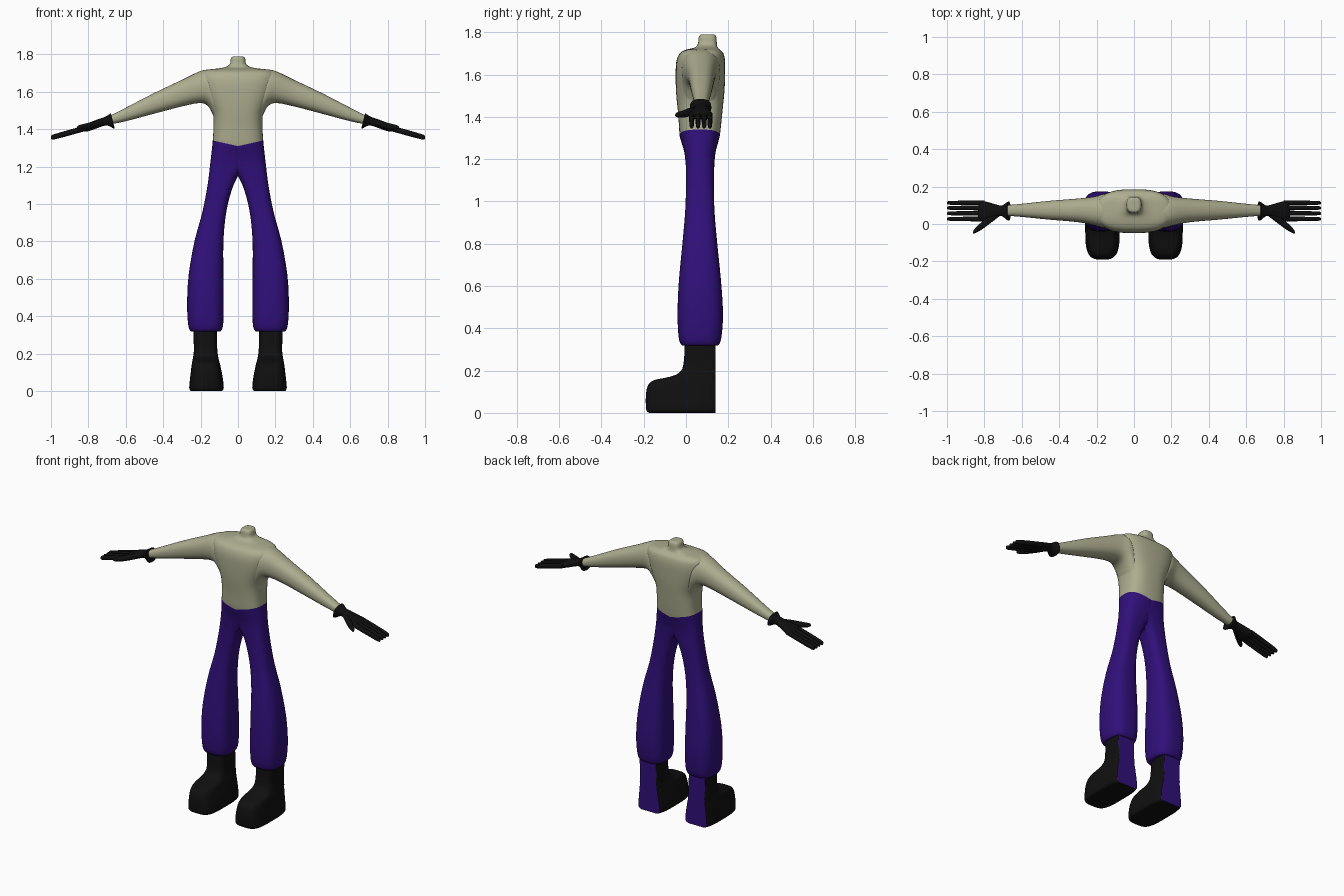
import bpy, bmesh, math


def material(name, rgb):
    m = bpy.data.materials.new(name)
    m.diffuse_color = (*rgb, 1)
    return m


BEIGE = material("beige shirt", (0.42, 0.42, 0.28))
PURPLE = material("purple cloth", (0.030, 0.005, 0.195))
BLACK = material("black leather", (0.005, 0.005, 0.005))


def spline(rows, steps):
    """Catmull-Rom rows between the given cross-sections."""
    out = []
    for i in range(len(rows) - 1):
        a, b = rows[max(i - 1, 0)], rows[i]
        c, d = rows[i + 1], rows[min(i + 2, len(rows) - 1)]
        for s in range(steps):
            t = s / steps
            out.append([0.5 * (2 * q + (r - p) * t + (2 * p - 5 * q + 4 * r - w) * t * t
                               + (3 * q - p - 3 * r + w) * t ** 3)
                        for p, q, r, w in zip(a, b, c, d)])
    return out + [list(rows[-1])]


def loft(name, rows, place, mats, rule=None, n=32, p=2.5, steps=3, angle=50):
    """Skin superellipse rings (t, a0, a1, b0, b1), mirrored across x = 0."""
    bm = bmesh.new()
    rings = []
    for t, a0, a1, b0, b1 in spline(rows, steps):
        ring = []
        for k in range(n):
            u = 2 * math.pi * k / n
            c, s = math.cos(u), math.sin(u)
            c = math.copysign(abs(c) ** (2 / p), c) if abs(c) > 1e-6 else 0
            s = math.copysign(abs(s) ** (2 / p), s) if abs(s) > 1e-6 else 0
            a = (a0 + a1) / 2 + (a1 - a0) / 2 * c
            b = (b0 + b1) / 2 + (b1 - b0) / 2 * s
            ring.append(bm.verts.new(place(t, a, b)))
        rings.append(ring)
    for r, q in zip(rings, rings[1:]):
        for k in range(n):
            j = (k + 1) % n
            bm.faces.new((r[k], r[j], q[j], q[k]))
    bm.faces.new(rings[0][::-1])
    bm.faces.new(rings[-1])
    bmesh.ops.recalc_face_normals(bm, faces=bm.faces[:])
    # open the half up along the mirror plane
    inner = [f for f in bm.faces if all(abs(v.co.x) < 1e-5 for v in f.verts)]
    bmesh.ops.delete(bm, geom=inner, context='FACES')
    bmesh.ops.remove_doubles(bm, verts=bm.verts[:], dist=1e-5)
    bm.normal_update()
    if rule:
        for f in bm.faces:
            f.material_index = rule(f.calc_center_median(), f.normal)
    me = bpy.data.meshes.new(name)
    bm.to_mesh(me)
    bm.free()
    for m in mats:
        me.materials.append(m)
    ob = bpy.data.objects.new(name, me)
    bpy.context.collection.objects.link(ob)
    mod = ob.modifiers.new("mirror", 'MIRROR')
    mod.use_clip = True
    bpy.ops.object.select_all(action='DESELECT')
    ob.select_set(True)
    bpy.context.view_layer.objects.active = ob
    bpy.ops.object.shade_smooth_by_angle(angle=math.radians(angle))
    return ob


def body_place(z, x, y):
    x = max(x, 0)
    dip = 0.03 * max(0, 1 - x / 0.135) * max(0, 1 - abs(z - 1.34) / 0.1)
    return x, y, z - dip


def along_x(x, z, y):
    return x, y, z


# trousers, torso and neck: z, inner x, outer x, front y, back y
loft("body", [
    (0.32, 0.105, 0.24, -0.005, 0.14),
    (0.322, 0.09, 0.255, -0.022, 0.155),
    (0.36, 0.079, 0.267, -0.035, 0.168),
    (0.47, 0.077, 0.272, -0.04, 0.175),
    (0.62, 0.078, 0.264, -0.034, 0.166),
    (0.80, 0.078, 0.233, -0.017, 0.148),
    (0.95, 0.064, 0.192, -0.004, 0.135),
    (1.07, 0.035, 0.168, 0.0, 0.132),
    (1.15, -0.003, 0.156, 0.0, 0.133),
    (1.22, -0.08, 0.148, -0.006, 0.138),
    (1.28, -0.125, 0.141, -0.018, 0.149),
    (1.34, -0.135, 0.135, -0.03, 0.16),
    (1.41, -0.131, 0.131, -0.036, 0.17),
    (1.48, -0.133, 0.133, -0.044, 0.178),
    (1.54, -0.155, 0.155, -0.048, 0.183),
    (1.60, -0.182, 0.182, -0.049, 0.185),
    (1.66, -0.198, 0.198, -0.046, 0.185),
    (1.70, -0.196, 0.196, -0.03, 0.177),
    (1.718, -0.165, 0.165, 0.0, 0.16),
    (1.728, -0.085, 0.085, 0.04, 0.15),
    (1.745, -0.046, 0.046, 0.056, 0.146),
    (1.775, -0.039, 0.039, 0.06, 0.144),
    (1.788, -0.03, 0.03, 0.067, 0.137),
    (1.79, -0.015, 0.015, 0.082, 0.122),
], body_place, [PURPLE, BEIGE],
    lambda c, nrm: int(c.z > 1.31 + 0.03 * min(1, abs(c.x) / 0.135)), n=40, p=2.8)

# sleeves: x, low z, high z, front y, back y
loft("sleeve", [
    (0.11, 1.42, 1.70, -0.015, 0.15),
    (0.135, 1.48, 1.715, -0.02, 0.16),
    (0.165, 1.528, 1.719, -0.02, 0.16),
    (0.21, 1.54, 1.708, -0.008, 0.147),
    (0.30, 1.522, 1.664, 0.01, 0.136),
    (0.45, 1.483, 1.593, 0.023, 0.124),
    (0.60, 1.443, 1.515, 0.038, 0.108),
    (0.69, 1.425, 1.47, 0.045, 0.10),
], along_x, [BEIGE], p=2.3)

# gloves: flared cuff, wrist and palm
loft("glove", [
    (0.668, 1.405, 1.485, 0.018, 0.12),
    (0.675, 1.405, 1.482, 0.02, 0.118),
    (0.705, 1.42, 1.466, 0.042, 0.099),
    (0.74, 1.413, 1.455, 0.038, 0.105),
    (0.79, 1.396, 1.438, 0.02, 0.118),
    (0.825, 1.388, 1.422, 0.014, 0.123),
    (0.84, 1.392, 1.412, 0.02, 0.118),
], lambda x, z, y: (x + (z - 1.44) * 0.25, y, z), [BLACK], p=2.6, n=24)

# four fingers
for i, y in enumerate((0.027, 0.057, 0.086, 0.113)):
    loft("finger_%d" % (i + 1), [
        (0.80, 1.395, 1.425, y - 0.013, y + 0.013),
        (0.90, 1.367, 1.398, y - 0.012, y + 0.012),
        (0.985, 1.345, 1.373, y - 0.01, y + 0.01),
        (0.998, 1.348, 1.366, y - 0.006, y + 0.006),
        (1.0, 1.354, 1.36, y - 0.002, y + 0.002),
    ], along_x, [BLACK], n=12, p=2.2, steps=2)

# thumb
loft("thumb", [
    (0.715, 1.422, 1.452, 0.045, 0.075),
    (0.76, 1.408, 1.446, 0.01, 0.055),
    (0.81, 1.398, 1.432, -0.027, 0.015),
    (0.85, 1.397, 1.422, -0.05, -0.024),
    (0.86, 1.404, 1.414, -0.05, -0.04),
], along_x, [BLACK], n=12, p=2.2)

# boots with a flat purple back panel
loft("boot", [
    (0.0, 0.09, 0.248, -0.172, 0.15),
    (0.004, 0.082, 0.255, -0.182, 0.16),
    (0.02, 0.076, 0.261, -0.189, 0.17),
    (0.08, 0.083, 0.255, -0.19, 0.17),
    (0.13, 0.093, 0.249, -0.18, 0.17),
    (0.155, 0.099, 0.245, -0.15, 0.17),
    (0.17, 0.103, 0.242, -0.08, 0.17),
    (0.19, 0.107, 0.239, -0.032, 0.17),
    (0.23, 0.111, 0.236, -0.012, 0.17),
    (0.34, 0.114, 0.24, -0.005, 0.17),
], lambda z, x, y: (x, min(y, 0.14), z), [BLACK, PURPLE],
    lambda c, nrm: int(nrm.y > 0.8), n=40, p=3.6)
